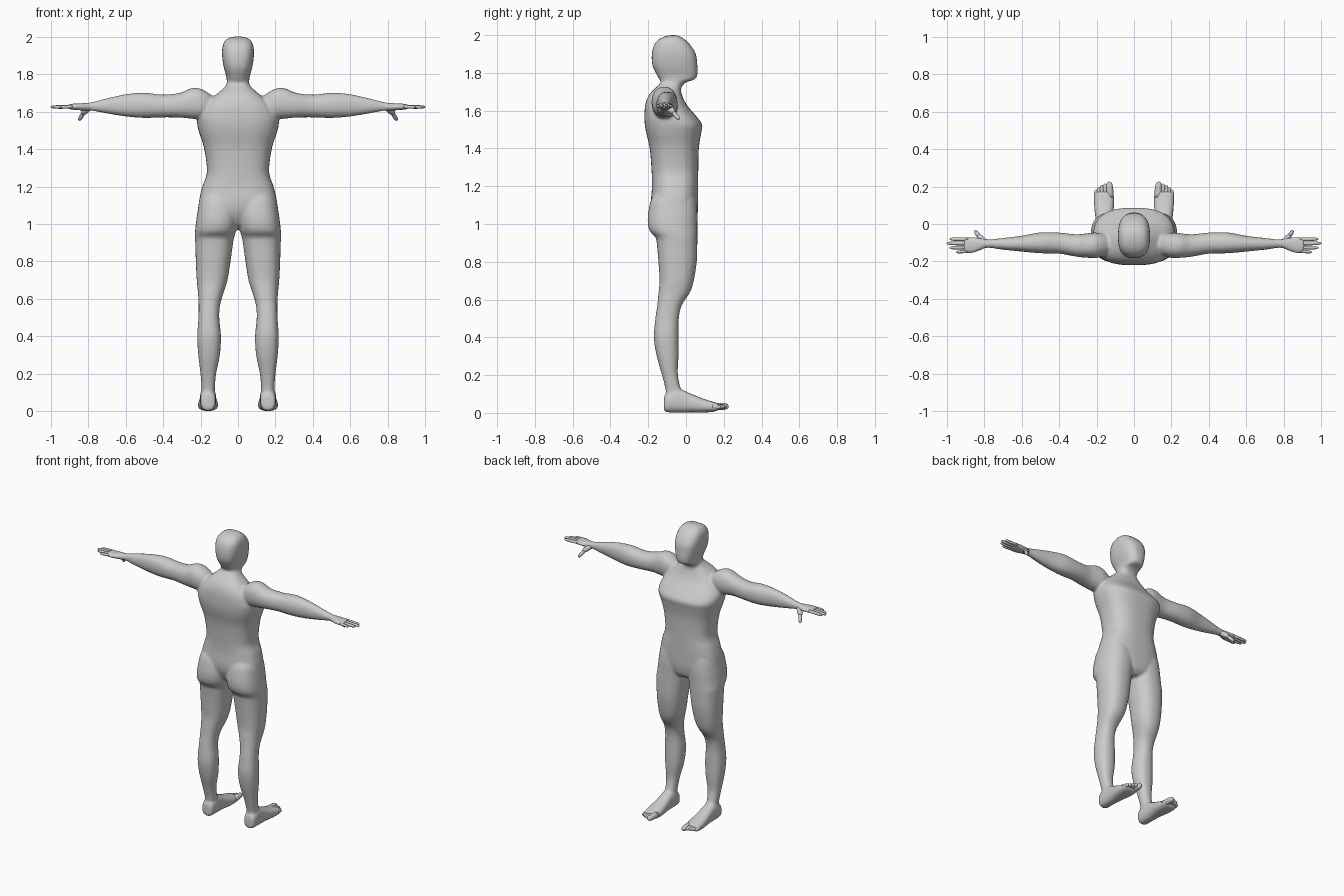
import bpy, bmesh, math
from mathutils import Vector


def catmull(a, b, c, d, t):
    return tuple(0.5 * (2*q + (r-p)*t + (2*p-5*q+4*r-s)*t*t + (3*q-p-3*r+s)*t**3)
                 for p, q, r, s in zip(a, b, c, d))


def skin(bm, rings):
    # closed tube through a list of point rings
    rows = [[bm.verts.new(p) for p in r] for r in rings]
    n = len(rows[0])
    for a, b in zip(rows, rows[1:]):
        for i in range(n):
            bm.faces.new((a[i], a[(i+1) % n], b[(i+1) % n], b[i]))
    bm.faces.new(rows[0])
    bm.faces.new(rows[-1])


def loft(bm, secs, axis, e=2.3, sx=1, n=40, steps=5):
    # sections: (position, u min, u max, v min, v max), smoothly interpolated
    dense = []
    for i in range(len(secs) - 1):
        p, s = secs[max(i-1, 0)], secs[min(i+2, len(secs)-1)]
        dense += [catmull(p, secs[i], secs[i+1], s, k/steps) for k in range(steps)]
    dense.append(secs[-1])
    rings = []
    for t, u0, u1, v0, v1 in dense:
        ring = []
        for k in range(n):
            c, s = math.cos(2*math.pi*k/n), math.sin(2*math.pi*k/n)
            u = (u0+u1)/2 + (u1-u0)/2 * math.copysign(abs(c)**(2/e), c)
            v = (v0+v1)/2 + (v1-v0)/2 * math.copysign(abs(s)**(2/e), s)
            x, y, z = {'x': (t, u, v), 'y': (u, t, v), 'z': (u, v, t)}[axis]
            ring.append((x*sx, y, z))
        rings.append(ring)
    skin(bm, rings)


def sym(secs):
    return [(z, -w, w, a, b) for z, w, a, b in secs]


def finish(name, bm):
    bmesh.ops.recalc_face_normals(bm, faces=bm.faces)
    for f in bm.faces:
        f.smooth = True
    me = bpy.data.meshes.new(name)
    bm.to_mesh(me)
    bm.free()
    ob = bpy.data.objects.new(name, me)
    bpy.context.collection.objects.link(ob)
    return ob


def digits(name, specs):
    # tapered rounded capsules (start, end, radius), mirrored to both sides
    bm = bmesh.new()
    for p, q, r in specs:
        p, q = Vector(p), Vector(q)
        rot = (q-p).to_track_quat('Z', 'Y')
        rings = []
        for t, k in ((0, 1.1), (.3, 1), (.55, 1.02), (.82, .88), (.94, .65), (1, .2)):
            rings.append([p.lerp(q, t) + rot @ Vector((r*k*math.cos(a*math.pi/6),
                          r*k*math.sin(a*math.pi/6), 0)) for a in range(12)])
        skin(bm, rings)
    ob = finish(name, bm)
    ob.modifiers.new("mirror", 'MIRROR').use_mirror_merge = False


body = bmesh.new()

# torso
loft(body, sym([
    (.97, .06, -.09, .02), (1.0, .12, -.14, .05), (1.06, .20, -.175, .062),
    (1.12, .208, -.185, .064), (1.2, .19, -.18, .065), (1.28, .166, -.182, .065),
    (1.4, .18, -.192, .068), (1.48, .205, -.21, .08), (1.525, .217, -.218, .086),
    (1.57, .215, -.22, .055), (1.63, .18, -.216, .005), (1.68, .13, -.198, -.02),
    (1.72, .082, -.162, -.03), (1.75, .055, -.13, -.035)]), 'z', 2.6)

# neck and head
loft(body, sym([
    (1.66, .07, -.16, -.03), (1.72, .066, -.15, -.025), (1.75, .06, -.135, .0),
    (1.765, .06, -.14, .045), (1.79, .063, -.155, .06), (1.84, .077, -.178, .06),
    (1.9, .085, -.181, .052), (1.95, .082, -.168, .022), (1.98, .068, -.14, -.01),
    (1.995, .045, -.105, -.035), (2.0, .015, -.075, -.055)]), 'z', 2.7)

# legs including the buttocks
leg = [
    (1.2, .05, .15, -.13, .02), (1.14, .01, .2, -.18, .05), (1.06, .0, .217, -.2, .06),
    (1.0, .004, .225, -.202, .06), (.96, .012, .229, -.19, .06), (.93, .02, .23, -.162, .06),
    (.9, .026, .228, -.155, .06), (.8, .04, .225, -.146, .057), (.7, .056, .22, -.14, .041),
    (.64, .075, .214, -.145, .022), (.57, .095, .21, -.152, -.022), (.5, .1, .211, -.162, -.038),
    (.4, .091, .217, -.17, -.04), (.3, .097, .212, -.155, -.04), (.2, .117, .2, -.127, -.043),
    (.12, .123, .194, -.108, -.025), (.05, .122, .196, -.108, 0)]
# feet
foot = [
    (-.117, .14, .18, .02, .07), (-.108, .122, .198, .005, .1), (-.06, .117, .203, .002, .13),
    (-.02, .117, .203, .002, .122), (.03, .113, .206, .003, .1), (.09, .107, .212, .002, .076),
    (.14, .107, .214, .005, .06), (.168, .112, .21, .012, .052), (.175, .13, .195, .02, .042)]
# arms ending in the palms
arm = [
    (.12, -.13, -.08, 1.6, 1.66), (.145, -.162, -.06, 1.57, 1.69), (.2, -.181, -.046, 1.56, 1.722),
    (.25, -.18, -.05, 1.562, 1.724), (.31, -.174, -.055, 1.568, 1.7), (.4, -.158, -.046, 1.569, 1.69),
    (.5, -.156, -.045, 1.566, 1.7), (.6, -.147, -.063, 1.574, 1.692), (.7, -.137, -.075, 1.59, 1.67),
    (.78, -.127, -.083, 1.604, 1.65), (.82, -.14, -.075, 1.605, 1.645), (.86, -.155, -.07, 1.608, 1.643),
    (.9, -.154, -.073, 1.612, 1.64), (.91, -.14, -.085, 1.618, 1.634)]
for sx in (1, -1):
    loft(body, leg, 'z', 2.3, sx)
    loft(body, foot, 'y', 2.5, sx)
    loft(body, arm, 'x', 2.2, sx)

# fuse everything into one smooth skin
ob = finish("body", body)
rm = ob.modifiers.new("fuse", 'REMESH')
rm.mode = 'VOXEL'
rm.voxel_size = .008
rm.use_smooth_shade = True
sm = ob.modifiers.new("soften", 'SMOOTH')
sm.factor = .5
sm.iterations = 4

# fingers and thumbs
digits("fingers", [((.885, y, 1.626), (tip, y + dy, 1.624), r) for y, tip, dy, r in
                   ((-.083, .985, .003, .0095), (-.104, 1.0, .001, .01),
                    (-.125, .985, -.002, .0095), (-.145, .95, -.005, .0085))])
digits("thumbs", [((.795, -.1, 1.622), (.832, -.062, 1.588), .017),
                  ((.822, -.072, 1.597), (.848, -.036, 1.553), .011)])

# toes
digits("toes", [((x, .14, .034), (x + dx, tip, z), r) for x, dx, tip, z, r in
                ((.128, .004, .226, .034, .019), (.153, .002, .215, .036, .0125),
                 (.171, .001, .207, .034, .012), (.187, 0, .197, .032, .0115),
                 (.202, -.001, .184, .029, .011))])
